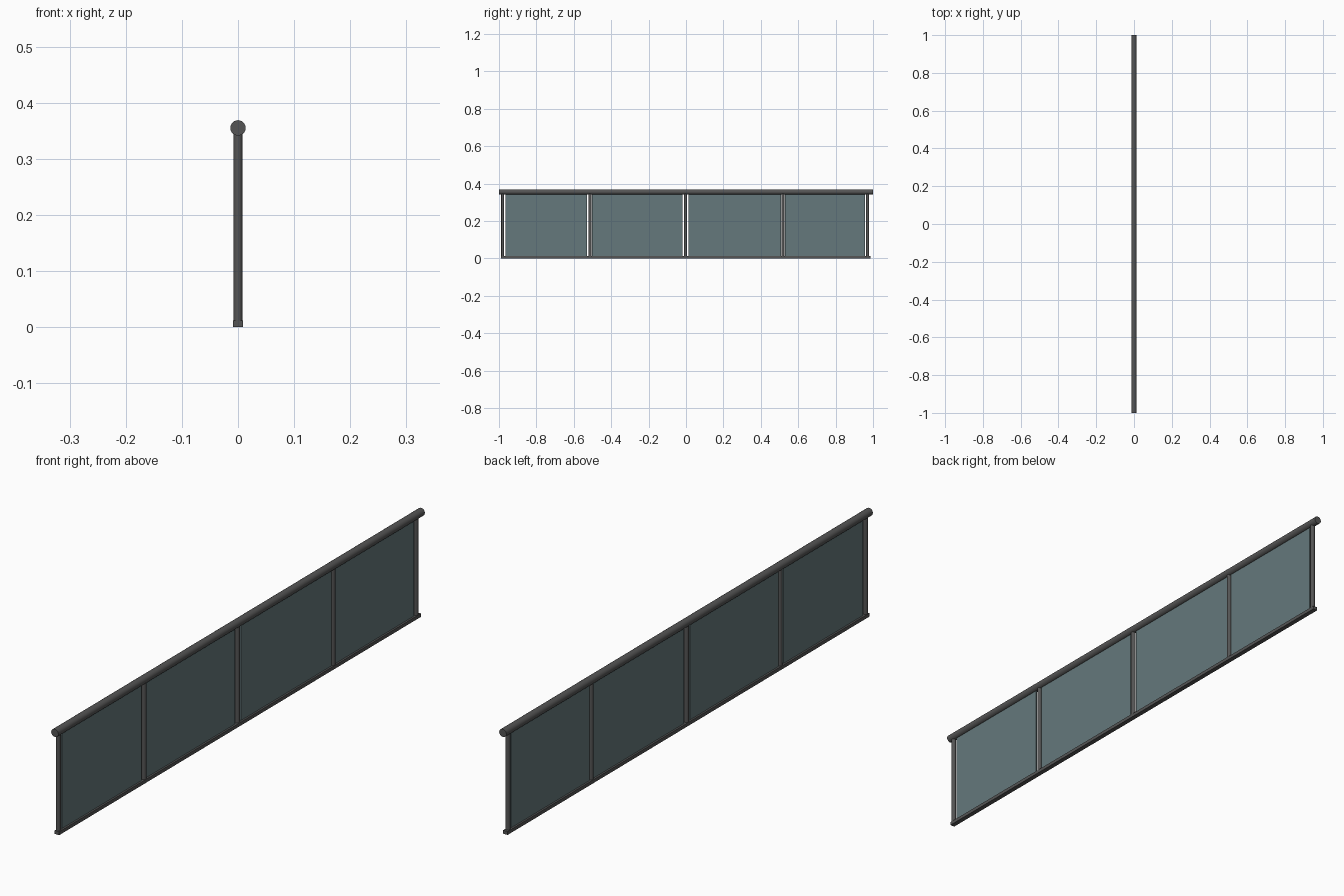
import bpy, math

if "Cube" in bpy.data.objects:
    bpy.data.objects.remove(bpy.data.objects["Cube"])

def material(name, color):
    m = bpy.data.materials.new(name)
    m.diffuse_color = color
    m.use_nodes = True
    m.node_tree.nodes["Principled BSDF"].inputs["Base Color"].default_value = m.diffuse_color
    return m

METAL = material("dark_metal", (0.09, 0.09, 0.09, 1))
GLASS = material("tinted_glass", (0.13, 0.19, 0.2, 0.55))

def box(name, lo, hi, mat):
    bpy.ops.mesh.primitive_cube_add(size=1, location=[(a + b) / 2 for a, b in zip(lo, hi)])
    o = bpy.context.object
    o.name = name
    o.scale = [b - a for a, b in zip(lo, hi)]
    bpy.ops.object.transform_apply(location=False, rotation=False, scale=True)
    o.data.materials.append(mat)
    return o

def rod(name, radius, length, loc, sides, rot=(0, 0, 0)):
    bpy.ops.mesh.primitive_cylinder_add(vertices=sides, radius=radius, depth=length,
                                        location=loc, rotation=rot)
    o = bpy.context.object
    o.name = name
    o.data.materials.append(METAL)
    bpy.ops.object.shade_smooth_by_angle(angle=math.radians(40))
    return o

# Round handrail and slim bottom rail
rod("handrail", 0.0137, 2.0, (0, 0, 0.3553), 24, (math.pi / 2, 0, 0))
box("bottom_rail", (-0.0085, -0.988, 0), (0.0085, 0.986, 0.012), METAL)

# Upright posts
for i, y in enumerate((-0.98, -0.513, -0.003, 0.518, 0.971)):
    rod(f"post_{i + 1}", 0.008, 0.342, (0, y, 0.179), 16)

# Thin glass panels with a small gap beside each post
for i, (y0, y1) in enumerate(((-0.964, -0.53), (-0.502, -0.018), (0.014, 0.507), (0.529, 0.957))):
    box(f"glass_panel_{i + 1}", (-0.002, y0, 0.01), (0.002, y1, 0.346), GLASS)
